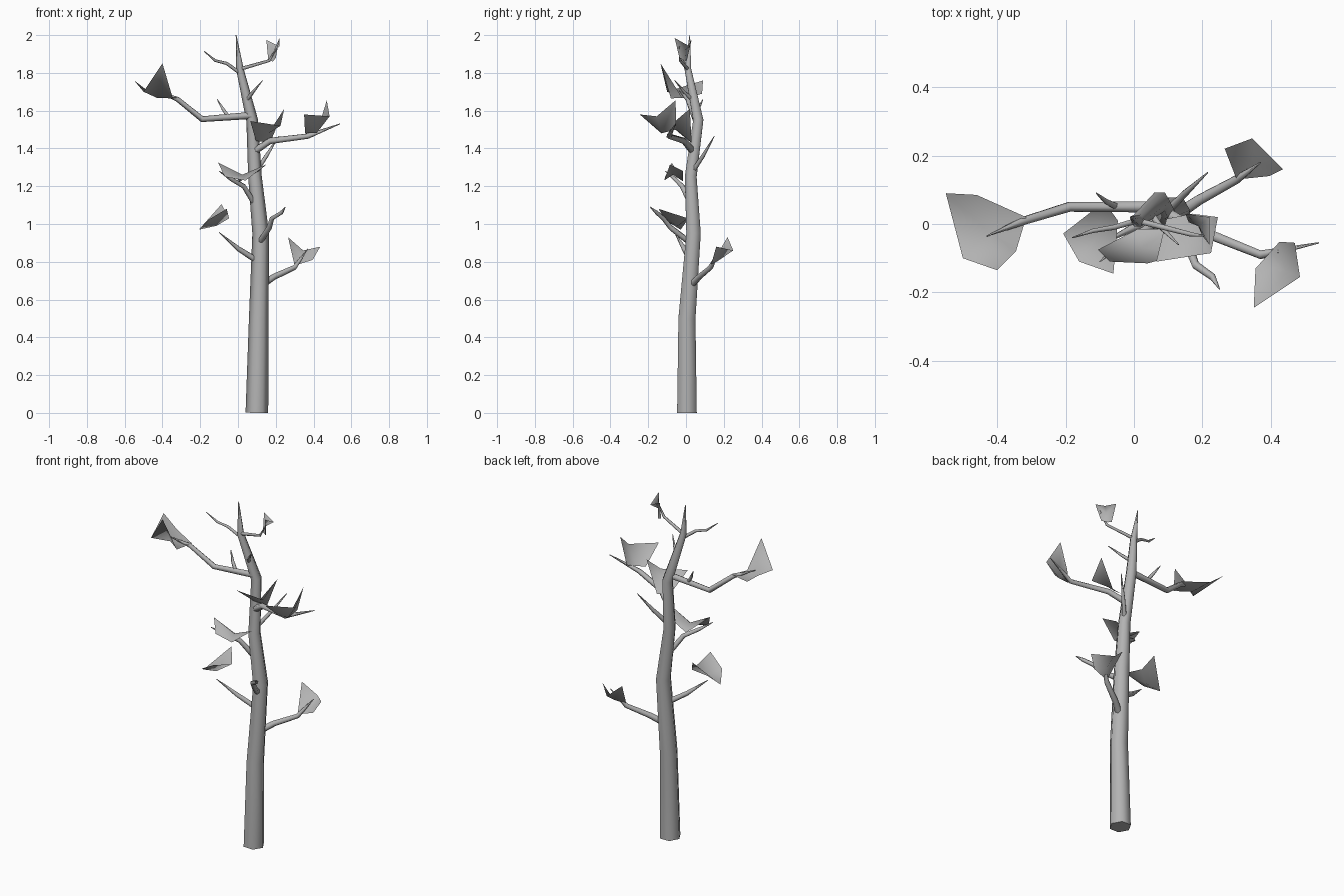
import bpy
import bmesh
from math import radians
from mathutils import Vector

default_cube = bpy.data.objects.get("Cube")
if default_cube:
    bpy.data.objects.remove(default_cube, do_unlink=True)

# One bark colour for wood and leaves
bark = bpy.data.materials.new("bark_grey")
bark.use_nodes = True
bark.diffuse_color = (.45, .45, .45, 1)
bark.node_tree.nodes["Principled BSDF"].inputs["Base Color"].default_value = bark.diffuse_color


def limb(name, points, radii):
    """Six-sided tapering tube through the points."""
    curve = bpy.data.curves.new(name, "CURVE")
    curve.dimensions = "3D"
    curve.bevel_depth = 1
    curve.bevel_resolution = 1
    curve.use_fill_caps = True
    spline = curve.splines.new("POLY")
    spline.points.add(len(points) - 1)
    for target, position, radius in zip(spline.points, points, radii):
        target.co = (*position, 1)
        target.radius = radius
        target.tilt = radians(30)
    limb_object = bpy.data.objects.new(name, curve)
    bpy.context.collection.objects.link(limb_object)
    bpy.ops.object.select_all(action="DESELECT")
    limb_object.select_set(True)
    bpy.context.view_layer.objects.active = limb_object
    bpy.ops.object.convert(target="MESH")
    limb_object = bpy.context.view_layer.objects.active
    limb_object.data.materials.clear()
    limb_object.data.materials.append(bark)
    bpy.ops.object.shade_smooth_by_angle(angle=radians(80))


def branch(name, thickness, *points):
    """Branch that narrows from its root to a sharp tip."""
    last = len(points) - 1
    radii = [thickness * (1 - .45 * step / last) for step in range(last)]
    limb(name, points, radii + [.002])


def leaf(name, sag, *outline):
    """Thin cupped sheet: a smooth fan around a sagging middle."""
    mesh = bpy.data.meshes.new(name)
    bm = bmesh.new()
    rim = [bm.verts.new(corner) for corner in outline]
    middle = sum((Vector(corner) for corner in outline), Vector()) / len(outline)
    hub = bm.verts.new(middle - Vector((0, 0, sag)))
    for here, following in zip(rim, rim[1:] + rim[:1]):
        face = bm.faces.new((hub, here, following))
        face.smooth = True
    bmesh.ops.recalc_face_normals(bm, faces=bm.faces)
    bm.to_mesh(mesh)
    bm.free()
    mesh.materials.append(bark)
    bpy.context.collection.objects.link(bpy.data.objects.new(name, mesh))


# Trunk, gently crooked
trunk_path = [(.10, .005, 0), (.11, .005, .5), (.12, .04, .95), (.09, .025, 1.25),
              (.075, .065, 1.55), (.01, .01, 1.82), (-.01, .02, 2)]
limb("trunk", trunk_path, [.06, .052, .044, .036, .031, .02, .002])

# Lower branches
branch("lower_left_branch", .02, (.13, .03, .68), (.19, .07, .72), (.30, .13, .77), (.37, .18, .87))
branch("lower_right_branch", .017, (.11, .03, .80), (.0, -.01, .87), (-.10, -.06, .955))
branch("lower_front_branch", .016, (.12, .01, .91), (.165, -.08, .98), (.18, -.12, 1.03),
       (.23, -.155, 1.06), (.25, -.19, 1.09))

# Middle branches
branch("middle_right_branch", .016, (.08, .02, 1.12), (.03, -.02, 1.2), (-.04, -.06, 1.24), (-.10, -.11, 1.28))
branch("middle_back_branch", .014, (.09, .03, 1.27), (.15, .09, 1.36), (.215, .15, 1.465))
branch("middle_left_branch", .02, (.08, .04, 1.38), (.17, -.01, 1.44), (.37, -.09, 1.465), (.54, -.055, 1.53))

# Upper branches and twigs
branch("upper_right_branch", .019, (.07, .05, 1.575), (-.19, .05, 1.555), (-.32, .01, 1.66), (-.43, -.035, 1.705))
branch("upper_right_twig", .011, (-.05, .05, 1.565), (-.08, .065, 1.61), (-.11, .09, 1.66))
branch("upper_front_twig", .011, (.05, .03, 1.66), (.08, -.01, 1.7), (.13, -.06, 1.76))
branch("top_right_branch", .01, (.01, .01, 1.80), (-.06, -.01, 1.85), (-.12, -.02, 1.865), (-.18, -.04, 1.915))
branch("top_left_branch", .01, (.01, .01, 1.82), (.165, -.03, 1.865), (.21, -.035, 1.94))

# Cupped leaves
leaf("lower_left_leaf", .04, (.265, .22, .93), (.345, .25, .86), (.435, .16, .88),
     (.395, .14, .81), (.30, .13, .78))
leaf("lower_right_leaf", .05, (-.207, -.028, .97), (-.16, -.11, 1.02), (-.06, -.145, 1.08),
     (-.047, .01, 1.03), (-.087, .065, 1.105))
leaf("middle_right_leaf", .01, (-.105, -.075, 1.325), (-.07, -.11, 1.25), (.04, -.115, 1.23),
     (.15, -.085, 1.315), (.11, -.015, 1.28), (.01, -.015, 1.225))
leaf("middle_front_leaf", .03, (.065, -.11, 1.545), (.225, -.085, 1.52), (.245, .02, 1.61),
     (.17, .03, 1.43), (.095, .015, 1.44))
leaf("middle_left_leaf", .075, (.35, -.245, 1.58), (.485, -.155, 1.57), (.47, -.055, 1.655),
     (.425, -.052, 1.5), (.355, -.13, 1.48))
leaf("upper_right_leaf", .055, (-.55, .09, 1.76), (-.46, .085, 1.69), (-.315, .02, 1.67),
     (-.345, -.08, 1.665), (-.40, -.135, 1.85), (-.50, -.10, 1.70))
leaf("top_left_leaf", 0, (.22, -.06, 1.985), (.2, -.035, 1.88), (.185, 0, 1.86),
     (.16, .005, 1.87), (.15, .03, 1.975), (.22, .02, 1.94))
